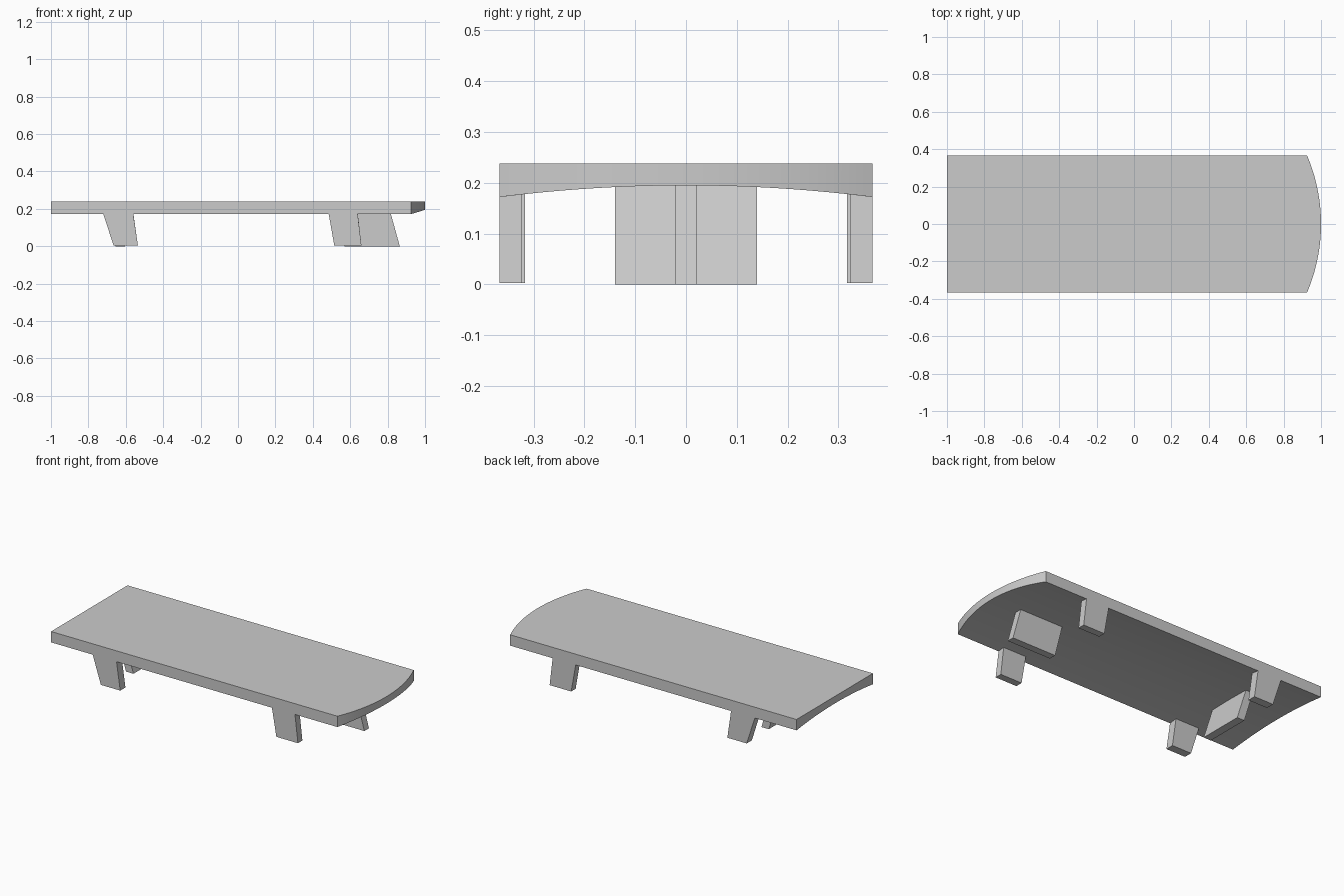
import bpy
import bmesh
import math

cube = bpy.data.objects.get("Cube")
if cube:
    bpy.data.objects.remove(cube)

HALF_W = 0.367
TOP = 0.238
SEGMENTS = 40

grey = bpy.data.materials.new("plain grey")
grey.use_nodes = True
grey.diffuse_color = (0.6, 0.6, 0.6, 1)
grey.node_tree.nodes["Principled BSDF"].inputs["Base Color"].default_value = (0.6, 0.6, 0.6, 1)


def underside(y):
    """Height of the arched underside across the width."""
    return 0.195 - 0.023 * (y / HALF_W) ** 2


def front_end(y):
    """Circular arc that rounds the toe end."""
    sag = 0.075
    radius = (HALF_W ** 2 + sag ** 2) / (2 * sag)
    return 1 - radius + math.sqrt(radius ** 2 - y ** 2)


def loft(name, sections):
    """Join matching closed sections, cap both ends."""
    bm = bmesh.new()
    rings = [[bm.verts.new(p) for p in s] for s in sections]
    for a, b in zip(rings, rings[1:]):
        for i in range(len(a)):
            j = (i + 1) % len(a)
            bm.faces.new((a[i], a[j], b[j], b[i]))
    bm.faces.new(rings[0])
    bm.faces.new(rings[-1])
    bmesh.ops.recalc_face_normals(bm, faces=bm.faces)
    mesh = bpy.data.meshes.new(name)
    bm.to_mesh(mesh)
    bm.free()
    mesh.materials.append(grey)
    obj = bpy.data.objects.new(name, mesh)
    bpy.context.collection.objects.link(obj)
    return obj


def support(name, top_x, bottom_x, y0, y1, bottom, sink=0.0):
    """Slanted block from the floor up to the arched underside."""
    sections = []
    for y in (y0, y1):
        z = underside(y) + sink
        sections.append([(top_x[0], y, z), (top_x[1], y, z),
                         (bottom_x[1], y, bottom), (bottom_x[0], y, bottom)])
    return loft(name, sections)


# Slab with flat top, arched underside and rounded toe end
sections = []
for i in range(SEGMENTS + 1):
    y = HALF_W * (2 * i / SEGMENTS - 1)
    x = front_end(y)
    sections.append([(-1, y, TOP), (x, y, TOP), (x, y, underside(y)), (-1, y, underside(y))])
slab = loft("slab", sections)
bpy.ops.object.select_all(action="DESELECT")
slab.select_set(True)
bpy.context.view_layer.objects.active = slab
bpy.ops.object.shade_smooth_by_angle(angle=math.radians(25))

# Four corner legs flush with the long sides
for side, label in ((-1, "right"), (1, "left")):
    outer = side * HALF_W
    support("front_leg_" + label, (0.485, 0.64), (0.515, 0.66), side * 0.324, outer, 0.003)
    support("rear_leg_" + label, (-0.72, -0.56), (-0.665, -0.535), side * 0.317, outer, 0.003)

# Lengthwise keel near the toe and crosswise plate near the heel
support("front_keel", (0.52, 0.81), (0.57, 0.865), -0.022, 0.022, 0, 0.004)
support("rear_plate", (-0.715, -0.667), (-0.655, -0.605), -0.14, 0.14, 0, 0.004)
